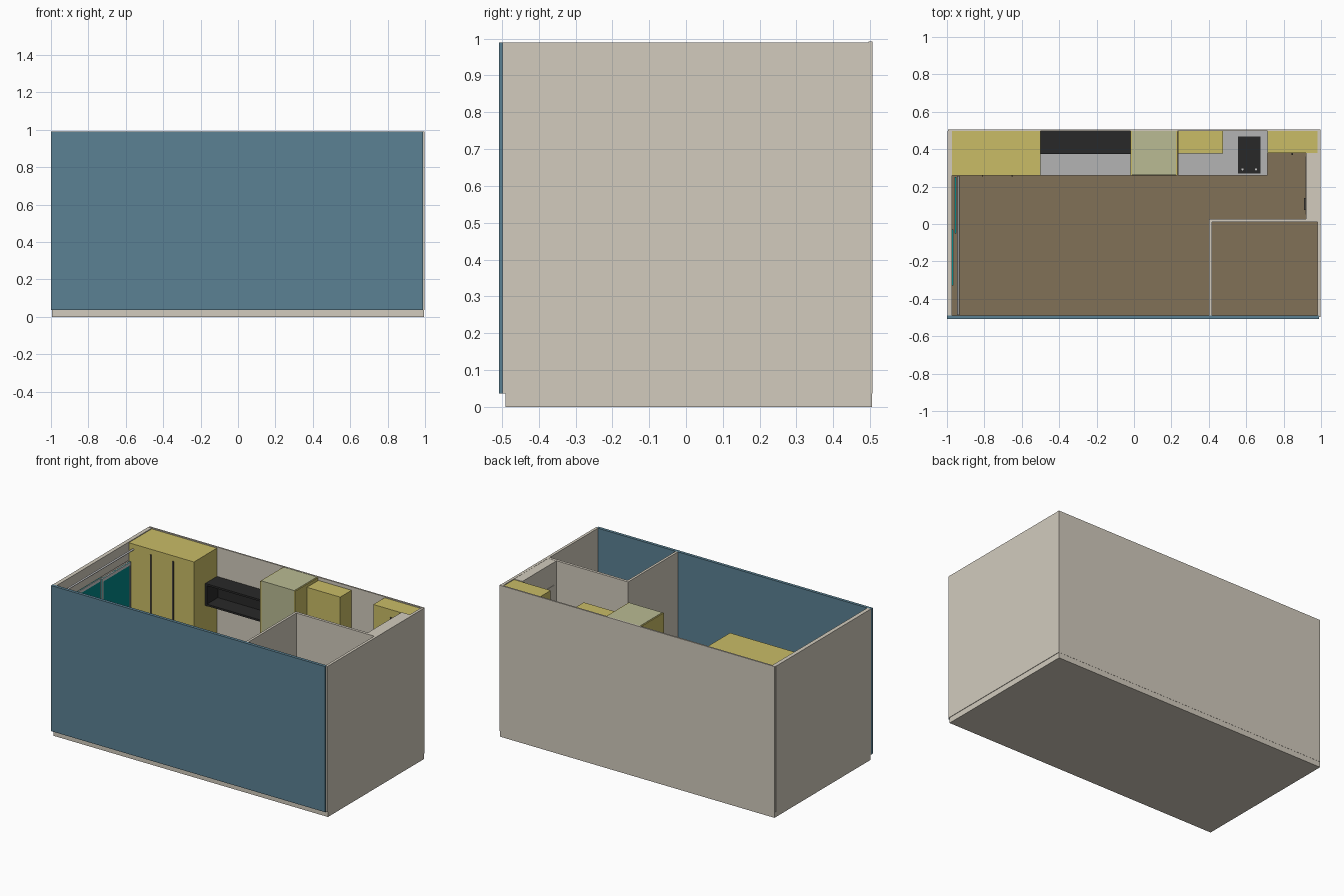
import bpy

if "Cube" in bpy.data.objects:
    bpy.data.objects.remove(bpy.data.objects["Cube"])


def mat(name, r, g, b):
    m = bpy.data.materials.new(name)
    m.diffuse_color = ((r / 255) ** 2.2, (g / 255) ** 2.2, (b / 255) ** 2.2, 1)
    m.use_nodes = True
    m.node_tree.nodes["Principled BSDF"].inputs["Base Color"].default_value = m.diffuse_color
    return m


WALL = mat("plaster", 209, 202, 188)
BLUE = mat("blue_panel", 91, 128, 146)
WOOD = mat("floor_brown", 128, 112, 88)
YEL = mat("yellow_front", 200, 187, 102)
PALE = mat("pale_green", 184, 186, 146)
BLACK = mat("black", 45, 45, 45)
GREY = mat("worktop_grey", 178, 178, 178)
TEAL = mat("teal_glass", 0, 135, 135)
DARK = mat("dark_metal", 75, 72, 66)
STEEL = mat("steel", 215, 215, 215)


def box(name, x0, x1, y0, y1, z0, z1, m):
    bpy.ops.mesh.primitive_cube_add(size=1, location=((x0 + x1) / 2, (y0 + y1) / 2, (z0 + z1) / 2))
    o = bpy.context.object
    o.name = name
    o.scale = (x1 - x0, y1 - y0, z1 - z0)
    bpy.ops.object.transform_apply(location=False, rotation=False, scale=True)
    o.data.materials.append(m)
    return o


def rod(name, loc, r, length, rot, m):
    bpy.ops.mesh.primitive_cylinder_add(vertices=16, radius=r, depth=length, location=loc, rotation=rot)
    o = bpy.context.object
    o.name = name
    o.data.materials.append(m)
    bpy.ops.object.shade_smooth_by_angle()


F = 0.04  # finished floor level

# Shell: slab, floor finish and outer walls
box("floor_slab", -0.995, 0.995, -0.49, 0.505, 0, 0.036, WALL)
box("floor_finish", -0.975, 0.98, -0.49, 0.495, 0.036, F, WOOD)
box("front_wall", -1, 0.988, -0.508, -0.488, 0.036, 0.99, BLUE)
box("back_wall", -0.995, 0.998, 0.496, 0.506, 0.036, 0.992, WALL)
box("right_wall", 0.98, 0.998, -0.498, 0.496, 0.036, 0.99, WALL)

# Left wall around the window opening
WY0, WY1, WZ0, WZ1 = -0.33, 0.25, F, 0.87
box("left_wall_outer", -0.998, -0.988, -0.488, 0.496, 0.036, 0.99, WALL)
box("left_wall_front", -0.988, -0.972, -0.488, WY0, 0.036, 0.99, WALL)
box("left_wall_back", -0.988, -0.972, WY1, 0.496, 0.036, 0.99, WALL)
box("left_wall_head", -0.988, -0.972, WY0, WY1, WZ1, 0.99, WALL)

# Sliding window: two offset panes with frames
for i, (y0, y1, x) in enumerate([(WY0, -0.03, -0.97), (-0.05, WY1, -0.955)]):
    box(f"window_pane_{i}", x - 0.003, x + 0.002, y0, y1, WZ0, WZ1, TEAL)
    box(f"window_top_rail_{i}", x - 0.006, x + 0.006, y0, y1, WZ1 - 0.02, WZ1, STEEL)
    box(f"window_bottom_rail_{i}", x - 0.006, x + 0.006, y0, y1, WZ0, WZ0 + 0.02, STEEL)
    for j, ys in enumerate((y0, y1 - 0.012)):
        box(f"window_stile_{i}_{j}", x - 0.006, x + 0.006, ys, ys + 0.012, WZ0, WZ1, STEEL)
rod("curtain_rod", (-0.94, -0.115, 0.95), 0.006, 0.745, (1.5708, 0, 0), STEEL)

# Bathroom partition and deep entrance wall
box("partition_side", 0.4, 0.416, -0.488, 0.028, F, 0.99, WALL)
box("partition_back", 0.416, 0.98, 0.01, 0.028, F, 0.99, WALL)
box("entrance_wall", 0.92, 0.98, 0.028, 0.38, F, 0.989, WALL)
box("entrance_door", 0.918, 0.921, 0.05, 0.36, F, 0.84, WALL)
box("door_handle", 0.91, 0.919, 0.075, 0.14, 0.43, 0.445, DARK)

# Wardrobe with three doors
box("wardrobe", -0.972, -0.5, 0.258, 0.496, F, 0.985, YEL)
for i, x in enumerate((-0.81, -0.65)):
    box(f"wardrobe_handle_{i}", x - 0.004, x + 0.004, 0.253, 0.259, 0.1, 0.95, DARK)

# Desk between wardrobe and tall cabinet
box("desk_top", -0.5, -0.02, 0.26, 0.496, 0.29, 0.31, GREY)

# Open black wall shelf
T = 0.012
X0, X1, Z0, Z1 = -0.5, -0.02, 0.655, 0.80
box("shelf_top", X0, X1, 0.375, 0.496, Z1 - T, Z1, BLACK)
box("shelf_bottom", X0, X1, 0.375, 0.496, Z0, Z0 + T, BLACK)
box("shelf_back", X0, X1, 0.488, 0.496, Z0 + T, Z1 - T, BLACK)
for i, x in enumerate((X0, X1 - T)):
    box(f"shelf_side_{i}", x, x + T, 0.375, 0.488, Z0 + T, Z1 - T, BLACK)

# Tall cabinet
box("tall_cabinet", -0.012, 0.225, 0.262, 0.496, F, 0.99, PALE)
for i, x in enumerate((-0.02, 0.225)):
    box(f"tall_cabinet_side_{i}", x, x + 0.008, 0.258, 0.496, F, 0.988, YEL)
box("tall_cabinet_door_gap", -0.012, 0.225, 0.260, 0.263, 0.545, 0.551, DARK)

# Kitchen: base units, worktop, hob and wall cabinet
box("kitchen_base", 0.235, 0.71, 0.268, 0.496, F, 0.35, YEL)
box("worktop", 0.235, 0.715, 0.258, 0.496, 0.35, 0.37, GREY)
for i, x in enumerate((0.393, 0.552)):
    box(f"base_door_gap_{i}", x - 0.002, x + 0.002, 0.266, 0.269, 0.06, 0.345, DARK)
box("hob", 0.555, 0.675, 0.27, 0.468, 0.37, 0.376, BLACK)
for i, x in enumerate((0.58, 0.652)):
    rod(f"hob_knob_{i}", (x, 0.292, 0.379), 0.006, 0.008, (0, 0, 0), STEEL)
box("wall_cabinet", 0.235, 0.476, 0.378, 0.496, 0.62, 0.97, YEL)

# Shallow hall cabinet beside the entrance
box("hall_cabinet", 0.715, 0.98, 0.38, 0.496, F, 0.985, YEL)
box("hall_cabinet_handle", 0.841, 0.849, 0.37, 0.381, 0.82, 0.935, DARK)
